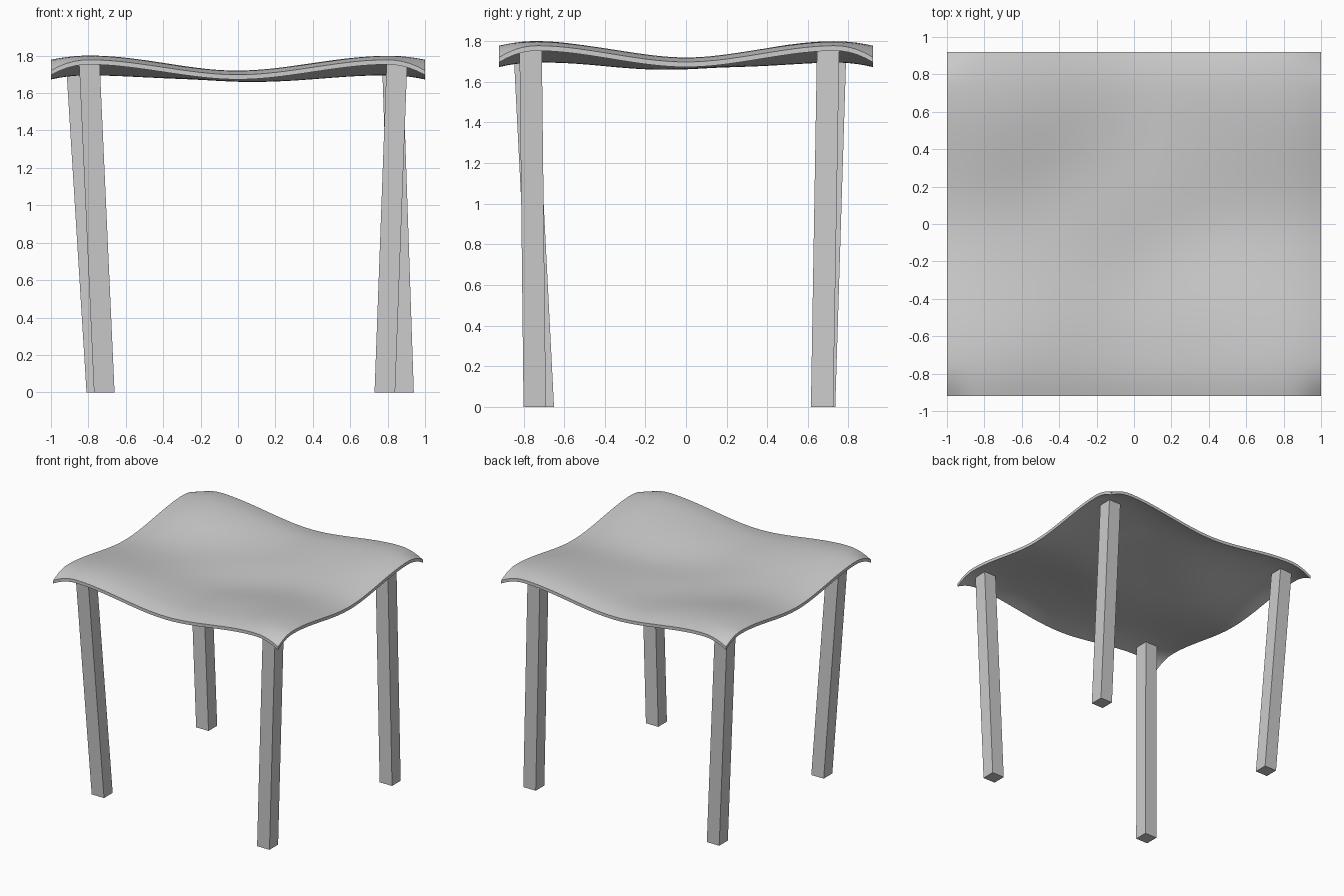
import bpy, bmesh
from math import sin, cos

if "Cube" in bpy.data.objects:
    bpy.data.objects.remove(bpy.data.objects["Cube"])

HX, HY = 1.0, 0.92      # half sizes of the sheet


def add_object(name, bm):
    bmesh.ops.recalc_face_normals(bm, faces=bm.faces)
    mesh = bpy.data.meshes.new(name)
    bm.to_mesh(mesh)
    bm.free()
    obj = bpy.data.objects.new(name, mesh)
    bpy.context.collection.objects.link(obj)
    return obj


def rise(t):
    t = min(t / 0.8, 1)
    return t * t * (3 - 2 * t)


def curl(t):
    return max(0, (t - 0.8) / 0.2) ** 2


def height(x, y):
    u, v = abs(x) / HX, abs(y) / HY
    z = 1.685 + 0.035 * (rise(u) + rise(v)) + 0.045 * rise(u) * rise(v)
    z -= 0.022 * (curl(u) + curl(v)) + 0.035 * curl(u) * curl(v)
    # soft diagonal wrinkles fading to the edges
    fade = max(0, 1 - u * u) * max(0, 1 - v * v)
    return z + fade * 0.006 * sin(7 * (y - 0.7 * x) + 0.5) * cos(2 * (x + y))


# draped sheet: raised at the posts, sagging between, edges curled down
bm = bmesh.new()
bmesh.ops.create_grid(bm, x_segments=48, y_segments=48, size=1)
for v in bm.verts:
    v.co.x *= HX
    v.co.y *= HY
    v.co.z = height(v.co.x, v.co.y)
bmesh.ops.recalc_face_normals(bm, faces=bm.faces)
if sum(f.normal.z for f in bm.faces) < 0:
    bmesh.ops.reverse_faces(bm, faces=bm.faces)
geo = bmesh.ops.extrude_face_region(bm, geom=bm.faces[:])
for v in [g for g in geo["geom"] if isinstance(g, bmesh.types.BMVert)]:
    v.co.z -= 0.025
sheet = add_object("draped_top", bm)
bpy.context.view_layer.objects.active = sheet
sheet.select_set(True)
bpy.ops.object.shade_smooth_by_angle(angle=0.7)
sheet.select_set(False)


# leaning square legs: bottom centre and top centre
def leg(name, bottom, top, z_top=1.77, width=0.11):
    bm = bmesh.new()
    bmesh.ops.create_cube(bm, size=1)
    for v in bm.verts:
        cx, cy = top if v.co.z > 0 else bottom
        v.co = (cx + v.co.x * width, cy + v.co.y * width,
                z_top if v.co.z > 0 else 0)
    return add_object(name, bm)


leg("front_left_leg", (-0.715, -0.705), (-0.795, -0.795))
leg("front_right_leg", (0.785, -0.745), (0.85, -0.765))
leg("back_right_leg", (0.885, 0.67), (0.825, 0.70))
leg("back_left_leg", (-0.755, 0.68), (-0.865, 0.735))
